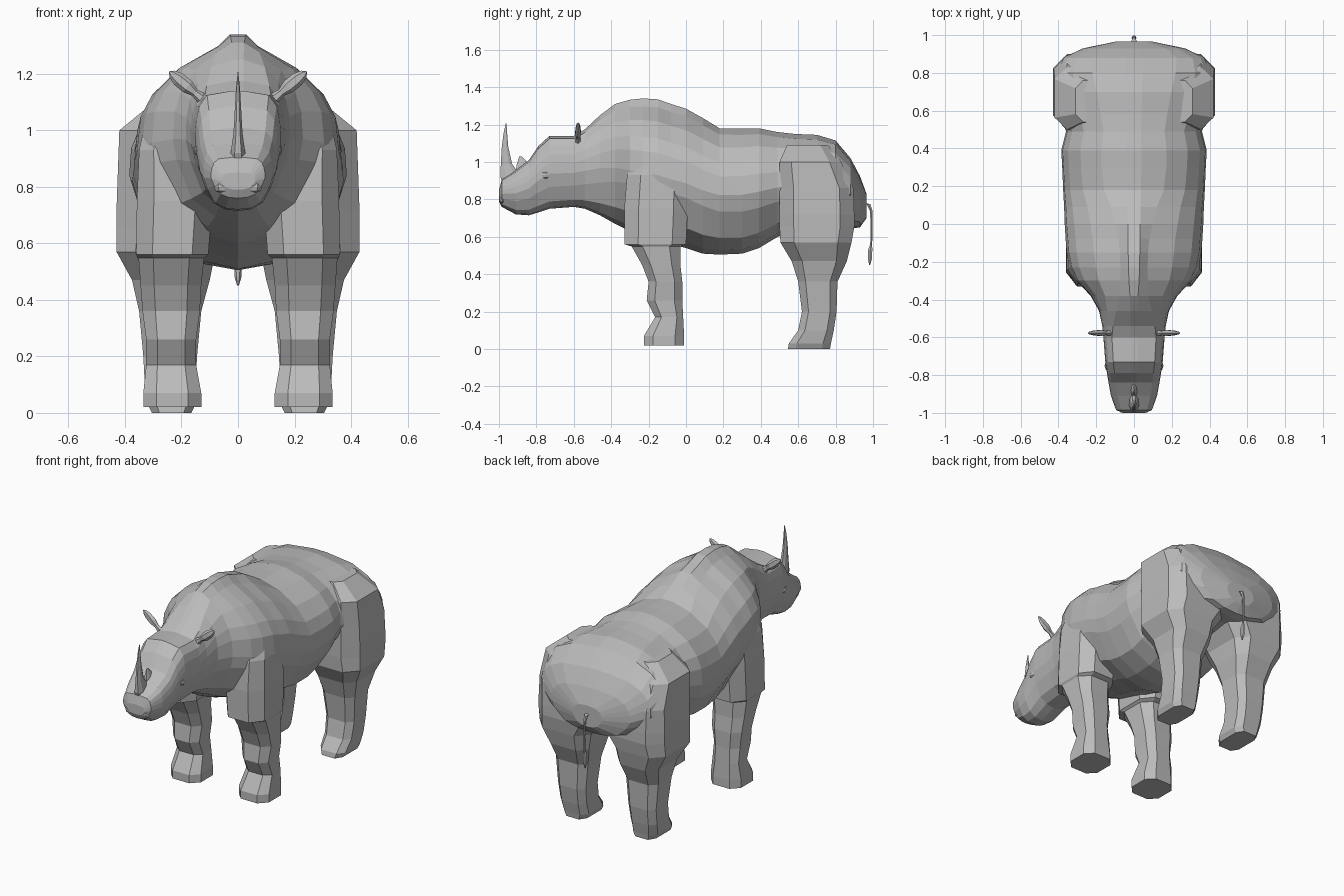
import bpy, bmesh, math
from mathutils import Vector

hide = bpy.data.materials.new("grey hide")
hide.diffuse_color = (0.5, 0.5, 0.5, 1)


def loft(name, rings, mirror=False):
    """Skin a list of closed rings and cap both ends."""
    bm = bmesh.new()
    loops = [[bm.verts.new(p) for p in ring] for ring in rings]
    n = len(loops[0])
    for a, b in zip(loops, loops[1:]):
        for i in range(n):
            j = (i + 1) % n
            bm.faces.new((a[i], a[j], b[j], b[i]))
    bm.faces.new(loops[0])
    bm.faces.new(loops[-1])
    bmesh.ops.recalc_face_normals(bm, faces=bm.faces)
    me = bpy.data.meshes.new(name)
    bm.to_mesh(me)
    bm.free()
    me.materials.append(hide)
    ob = bpy.data.objects.new(name, me)
    bpy.context.collection.objects.link(ob)
    if mirror:
        ob.modifiers.new("mirror", 'MIRROR')
    return ob


def octagon(z, x0, x1, y0, y1, c=0.5):
    """Box-like eight-sided horizontal ring."""
    unit = [(1, -c), (1, c), (c, 1), (-c, 1), (-1, c), (-1, -c), (-c, -1), (c, -1)]
    return [((x0 + x1) / 2 + u * (x1 - x0) / 2, (y0 + y1) / 2 + v * (y1 - y0) / 2, z)
            for u, v in unit]


def tube(path, sides=6):
    """Rings around a path of (x, y, z, radius), lying flat in z."""
    return [[(x + r * math.cos(k * math.tau / sides), y + r * math.sin(k * math.tau / sides), z)
             for k in range(sides)] for x, y, z, r in path]


# Body and head: half cross-sections (width, height fractions), blended per station;
# a negative blend gives the peaked hump
trunk = [(0.35, .035), (0.7, .13), (0.93, .34), (1, .47), (0.98, .62), (0.9, .73), (0.72, .85), (0.42, .95), (0.1, 1)]
skull = [(0.35, .02), (0.65, .10), (0.88, .30), (1, .48), (1, .62), (0.97, .74), (0.9, .86), (0.72, .96), (0.12, 1)]


def section(y, bottom, top, width, box):
    half = []
    for (a, b), (c, d) in zip(trunk, skull):
        half.append((width * (a + (c - a) * box), bottom + (top - bottom) * (b + (d - b) * box)))
    return ([(0, y, bottom)] + [(x, y, z) for x, z in half]
            + [(-x, y, z) for x, z in reversed(half)])


# y, bottom, top, half width, head blend
stations = [
    (-1.00, .79, .85, .06, 1), (-.985, .76, .905, .095, 1), (-.91, .72, .955, .122, 1),
    (-.84, .715, 1.01, .135, 1), (-.79, .73, 1.085, .143, 1), (-.73, .75, 1.14, .152, 1),
    (-.60, .76, 1.14, .162, 1), (-.54, .75, 1.175, .168, .8), (-.46, .715, 1.25, .185, .3),
    (-.38, .67, 1.31, .23, -.3), (-.30, .63, 1.333, .305, -.6), (-.23, .60, 1.34, .34, -.7),
    (-.15, .58, 1.335, .357, -.7), (-.08, .56, 1.31, .362, -.65), (.0, .54, 1.285, .367, -.5),
    (.09, .51, 1.235, .37, -.3), (.18, .505, 1.18, .375, 0), (.30, .51, 1.178, .38, .1),
    (.39, .54, 1.18, .385, .1), (.49, .60, 1.16, .36, .1), (.58, .63, 1.15, .39, .1),
    (.70, .64, 1.145, .41, .2), (.80, .65, 1.115, .41, .4), (.88, .645, 1.02, .375, .6),
    (.93, .65, .925, .27, .7), (.965, .70, .83, .10, .5)]
loft("body_and_head", [section(*s) for s in stations])

# Front legs, with the shoulder hem hanging over them
front = [(1.02, .14, .33, -.27, -.0), (.93, .12, .35, -.315, .01), (.75, .09, .358, -.33, .01),
         (.56, .105, .36, -.33, .0),
         (.548, .12, .352, -.29, -.03), (.45, .13, .345, -.235, -.03), (.36, .135, .338, -.20, -.02),
         (.26, .148, .325, -.21, -.02), (.17, .148, .325, -.165, -.015), (.07, .13, .335, -.225, -.01),
         (.02, .13, .335, -.225, -.01)]
loft("front_legs", [octagon(*r, .55) for r in front], True)

# Hind legs with haunches
hind = [(1.09, .10, .31, .54, .76), (1.0, .08, .42, .50, .83), (.86, .06, .425, .50, .895), (.72, .03, .43, .50, .90),
        (.655, .02, .43, .50, .90),
        (.57, .08, .43, .505, .885), (.47, .10, .375, .565, .86), (.36, .13, .35, .60, .81),
        (.20, .145, .335, .62, .805), (.10, .15, .33, .60, .79), (.03, .15, .32, .55, .775),
        (.0, .165, .305, .545, .77)]
loft("hind_legs", [octagon(*r, .62) for r in hind], True)


# Horns: thin blades tapering upward (z, y front, y back, half thickness)
def horn(name, rows):
    loft(name, [octagon(z, -t, t, a, b, .45) for z, a, b, t in rows])


horn("front_horn", [(.86, -.97, -.87, .03), (.92, -.993, -.88, .026), (.99, -.99, -.93, .016),
                    (1.08, -.985, -.95, .011), (1.15, -.976, -.956, .007), (1.207, -.964, -.96, .001)])
horn("rear_horn", [(.95, -.91, -.79, .025), (.985, -.905, -.835, .015), (1.03, -.892, -.88, .002)])

# Ears: leaf shapes leaning outward (distance along, half width, half depth)
base, along, across = Vector((.125, -.577, 1.11)), Vector((.77, 0, .64)), Vector((-.64, 0, .77))
ear = [(0, .022, .016), (.035, .014, .012), (.07, .025, .018), (.11, .025, .014), (.14, .015, .008), (.153, .002, .002)]
rings = []
for d, w, t in ear:
    rings.append([base + along * d + across * (w * math.cos(k * math.tau / 6))
                  + Vector((0, t * math.sin(k * math.tau / 6), 0)) for k in range(6)])
loft("ears", rings, True)


# Nostril rims and eyelids: small flattened bumps
def bump(name, centre, size):
    rows = [(-1, .1), (-.6, .8), (0, 1), (.6, .8), (1, .1)]
    loft(name, [[(centre[0] + size[0] * r * math.cos(k * math.tau / 6),
                  centre[1] + size[1] * r * math.sin(k * math.tau / 6),
                  centre[2] + size[2] * h) for k in range(6)] for h, r in rows], True)


bump("nostrils", (.055, -.98, .80), (.03, .02, .025))
bump("eyes", (.143, -.75, .93), (.013, .025, .02))

# Tail with a tuft
loft("tail", tube([(0, .95, .78, .012), (0, .975, .775, .012), (0, .99, .74, .008), (0, .993, .65, .006),
                   (0, .99, .56, .006), (0, .985, .53, .013), (0, .983, .48, .012), (0, .982, .45, .003)]))
